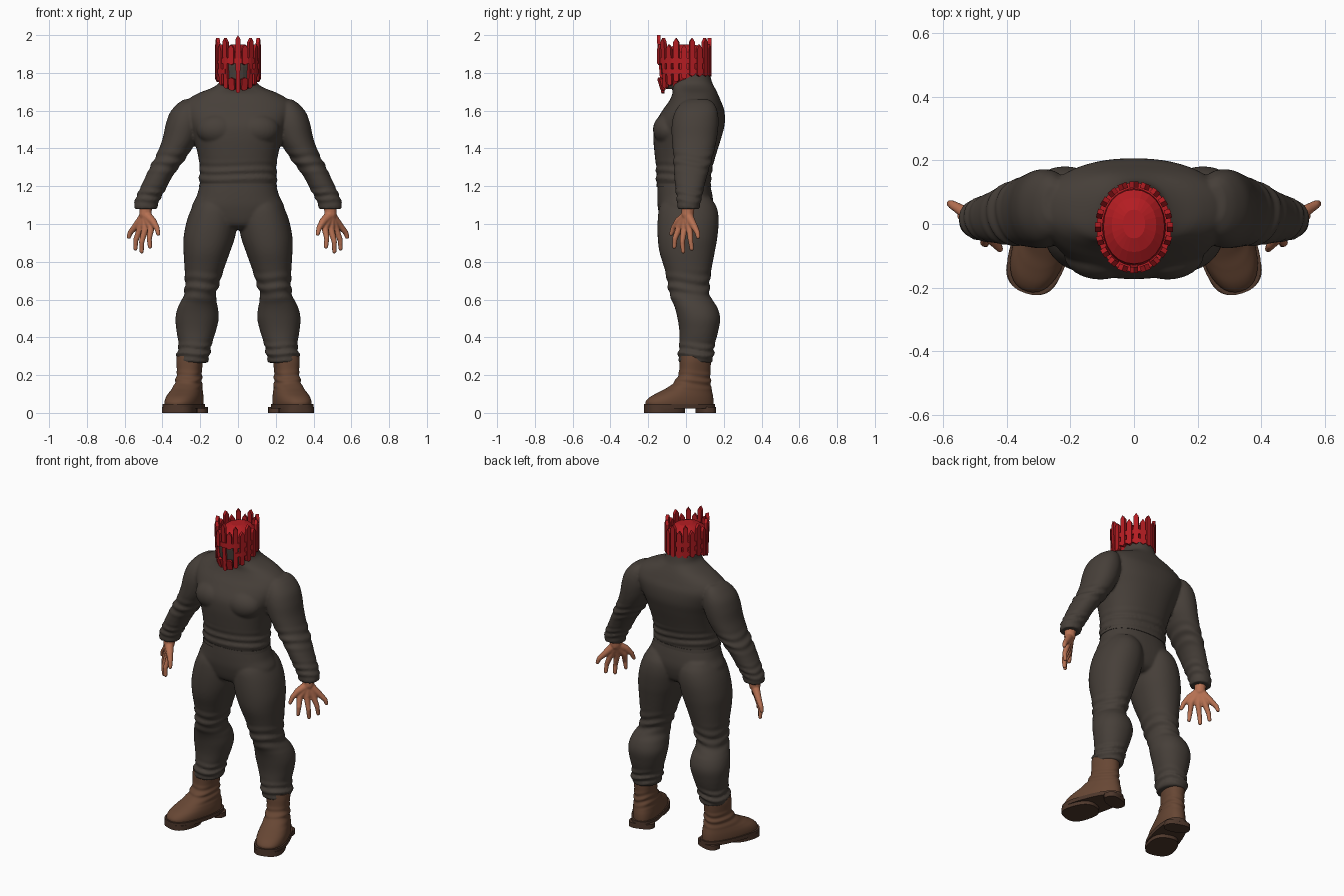
import bpy, bmesh, math
from mathutils import Vector, Matrix

if "Cube" in bpy.data.objects:
    bpy.data.objects.remove(bpy.data.objects["Cube"])


def material(name, rgb):
    m = bpy.data.materials.new(name)
    m.diffuse_color = (*rgb, 1)
    m.use_nodes = True
    m.node_tree.nodes["Principled BSDF"].inputs["Base Color"].default_value = m.diffuse_color
    return m


CLOTH = material("dark cloth", (0.062, 0.050, 0.041))
RED = material("red metal", (0.46, 0.012, 0.016))
SKIN = material("skin", (0.47, 0.165, 0.085))
LEATHER = material("brown leather", (0.135, 0.062, 0.034))
SOLE = material("dark sole", (0.075, 0.038, 0.024))


def finish(bm, name, mats, smooth=40, mirror=False, voxel=0, soften=3):
    bmesh.ops.recalc_face_normals(bm, faces=bm.faces)
    me = bpy.data.meshes.new(name)
    bm.to_mesh(me)
    bm.free()
    ob = bpy.data.objects.new(name, me)
    bpy.context.collection.objects.link(ob)
    for m in mats:
        me.materials.append(m)
    if smooth:
        bpy.context.view_layer.objects.active = ob
        ob.select_set(True)
        bpy.ops.object.shade_smooth_by_angle(angle=math.radians(smooth))
        ob.select_set(False)
    if voxel:
        r = ob.modifiers.new("merge", 'REMESH')
        r.mode, r.voxel_size, r.use_smooth_shade = 'VOXEL', voxel, True
        s = ob.modifiers.new("soften", 'SMOOTH')
        s.factor, s.iterations = 0.5, soften
    if mirror:
        ob.modifiers.new("mirror", 'MIRROR')
    return ob


def spline(rows, steps):
    """Catmull-Rom interpolation of every column of a table."""
    out = []
    for i in range(len(rows) - 1):
        a, b, c, d = (rows[max(0, min(len(rows) - 1, i + k))] for k in (-1, 0, 1, 2))
        for s in range(steps):
            t = s / steps
            out.append([0.5 * (2 * q + (r - p) * t + (2 * p - 5 * q + 4 * r - w) * t * t
                               + (3 * q - p - 3 * r + w) * t ** 3)
                        for p, q, r, w in zip(a, b, c, d)])
    return out + [list(rows[-1])]


def loft(bm, rows, side=1, n=40, power=2.3, steps=8, folds=(), egg=0, matrix=None):
    """Skin horizontal sections (z, x0, x1, y0, y1); folds are (z, reach, depth, frequency)."""
    rings = []
    for z, x0, x1, y0, y1 in spline(rows, steps):
        ring = []
        for k in range(n):
            a = 2 * math.pi * k / n
            c, s = math.cos(a), math.sin(a)
            c = math.copysign(abs(c) ** (2 / power), c)
            s = math.copysign(abs(s) ** (2 / power), s)
            d = sum(depth * max(0, 1 - abs(z - zc) / reach)
                    * math.sin(2 * math.pi * f * z + 1.3 * math.sin(2 * a) + math.cos(a))
                    for zc, reach, depth, f in folds)
            x = (x0 + x1) / 2 + c * ((x1 - x0) / 2 * (1 - egg * s) + d)
            y = (y0 + y1) / 2 + s * ((y1 - y0) / 2 + d)
            v = Vector((x * side, y, z))
            ring.append(bm.verts.new(matrix @ v if matrix else v))
        rings.append(ring)
    for lo, hi in zip(rings, rings[1:]):
        for k in range(n):
            bm.faces.new((lo[k], lo[(k + 1) % n], hi[(k + 1) % n], hi[k]))
    bm.faces.new(rings[0])
    bm.faces.new(rings[-1])


# shirt: torso with turtleneck, plus two sleeves, merged
bm = bmesh.new()
torso = [(1.20, .195, -.150, .130), (1.23, .206, -.158, .132), (1.30, .203, -.158, .140),
         (1.37, .213, -.166, .160), (1.46, .237, -.173, .188), (1.53, .265, -.165, .205),
         (1.60, .290, -.125, .203), (1.65, .275, -.090, .185), (1.69, .215, -.072, .168),
         (1.72, .140, -.075, .153), (1.745, .102, -.078, .140), (1.78, .090, -.072, .130),
         (1.81, .085, -.068, .125)]
loft(bm, [(z, -w, w, f, b) for z, w, f, b in torso], n=64, folds=[(1.27, .08, .006, 22)])
sleeve = [(1.08, .428, .550, -.045, .072), (1.12, .418, .548, -.048, .078),
          (1.18, .385, .523, -.055, .092), (1.25, .348, .490, -.062, .110),
          (1.31, .305, .462, -.065, .128), (1.37, .262, .430, -.068, .145),
          (1.45, .215, .400, -.075, .163), (1.53, .190, .382, -.075, .172),
          (1.59, .190, .360, -.060, .168), (1.635, .205, .322, -.030, .150),
          (1.66, .225, .285, .010, .120)]
for side in (1, -1):
    loft(bm, sleeve, side, folds=[(1.33, .08, .006, 19), (1.15, .07, .006, 25)], power=2.1)
    # chest muscle
    bmesh.ops.create_uvsphere(bm, u_segments=24, v_segments=16, radius=1,
                              matrix=Matrix.LocRotScale(Vector((.105 * side, -.095, 1.50)), None,
                                                        Vector((.115, .080, .085))))
finish(bm, "shirt", [CLOTH], voxel=.008)

# trousers: hips and two legs, merged
bm = bmesh.new()
loft(bm, [(.97, -.12, .12, -.08, .09), (1.00, -.20, .20, -.125, .125),
          (1.08, -.245, .245, -.148, .145), (1.15, -.218, .218, -.152, .140),
          (1.23, -.195, .195, -.148, .122)], n=56)
leg = [(.265, .160, .315, -.035, .138), (.30, .152, .325, -.042, .145), (.36, .140, .315, -.036, .152),
       (.43, .118, .325, -.035, .170), (.50, .102, .331, -.045, .181), (.56, .107, .318, -.060, .165),
       (.62, .117, .288, -.085, .127), (.68, .100, .281, -.097, .125), (.76, .075, .283, -.113, .135),
       (.85, .043, .288, -.140, .152), (.93, .016, .288, -.150, .166), (1.02, .002, .270, -.150, .173),
       (1.09, .010, .242, -.140, .162), (1.14, .040, .210, -.110, .130)]
for side in (1, -1):
    loft(bm, leg, side, folds=[(.67, .10, .006, 17), (.32, .07, .008, 23)], power=2.15)
finish(bm, "trousers", [CLOTH], voxel=.008)

# belt line of the trousers
bm = bmesh.new()
loft(bm, [(1.195, -.207, .207, -.156, .134), (1.215, -.204, .204, -.155, .132)], n=56, steps=1)
finish(bm, "waistband", [CLOTH])

# boots: splayed outward, with sole, heel and collar
foot = Matrix.Translation((.25, .06, 0)) @ Matrix.Rotation(math.radians(18), 4, 'Z')
bm = bmesh.new()
boot = [(.035, .083, -.283, .086), (.06, .085, -.283, .087), (.085, .083, -.258, .085),
        (.11, .077, -.210, .080), (.14, .069, -.152, .074), (.18, .064, -.112, .070),
        (.22, .062, -.097, .070), (.27, .066, -.094, .072), (.30, .064, -.092, .070)]
loft(bm, [(z, -w, w, f, b) for z, w, f, b in boot], egg=.12, matrix=foot,
     folds=[(.17, .06, .004, 24)])
finish(bm, "boots", [LEATHER], mirror=True)
bm = bmesh.new()
for z0, z1, w, f, b, e in ((.022, .046, .090, -.292, .095, .13), (0, .03, .076, .0, .094, 0),
                           (0, .03, .086, -.290, -.075, .05)):
    loft(bm, [(z0, -w, w, f, b), (z1, -w, w, f, b)], steps=1, egg=e, matrix=foot, power=2.6)
finish(bm, "boot_soles", [SOLE], mirror=True)

# hands: chains of balls for palm, fingers and thumb, merged
bm = bmesh.new()
wrist = (.488, .012, 1.11)
heel = (.490, .008, 1.05)


def chain(*balls):
    for (p, r), (q, s) in zip(balls, balls[1:]):
        p, q = Vector(p), Vector(q)
        count = max(2, int((q - p).length / .006))
        for i in range(count + 1):
            t = i / count
            bmesh.ops.create_icosphere(bm, subdivisions=2, radius=r + (s - r) * t,
                                       matrix=Matrix.Translation(p.lerp(q, t)))


chain((wrist, .036), (heel, .034))
fingers = [((.460, -.036, .980), (.470, -.058, .925), (.466, -.062, .880)),
           ((.492, -.010, .972), (.510, -.020, .905), (.510, -.015, .855)),
           ((.518, .018, .975), (.541, .024, .915), (.543, .030, .870)),
           ((.540, .042, .990), (.570, .060, .955), (.578, .064, .932))]
for knuckle, middle, tip in fingers:
    chain((heel, .027), (knuckle, .019), (middle, .0145), (tip, .012))
chain((heel, .028), ((.452, -.040, 1.015), .021), ((.430, -.066, .980), .015), ((.422, -.078, .948), .012))
finish(bm, "hands", [SKIN], voxel=.005, soften=2, mirror=True)

# head: faceted shell under the crown mask, cloth shows through the eye holes
bm = bmesh.new()
head = [(1.715, .060, -.105, .05), (1.77, .092, -.128, .10), (1.83, .100, -.134, .112),
        (1.855, .100, -.134, .112), (1.91, .096, -.125, .108), (1.935, .070, -.088, .083),
        (1.95, .035, -.045, .045)]
loft(bm, [(z, -w, w, f, b) for z, w, f, b in head], n=24, steps=1, power=2.1)
for f in bm.faces:
    c = f.calc_center_median()
    f.material_index = int(c.y < -.06 and 1.74 < c.z < 1.86)
finish(bm, "head_shell", [RED, CLOTH], smooth=0)


# mask: pointed vertical slats standing around the head
def outline(a, off=0):
    return Vector(((.113 + off) * math.sin(a), -.01 - (.135 + off) * math.cos(a), 0))


def tuck(v):
    """Pull the chin inward."""
    k = 1 - 2 * max(0, 1.77 - v.z)
    return Vector((v.x * k, v.y * k, v.z))


def slat(bm, a, w, z0, z1, point):
    mid = outline(a)
    t = (outline(a + .05) - outline(a - .05)).normalized()
    out = Vector((t.y, -t.x, 0))
    shape = [(-w, z0), (0, z0 - point * .4), (w, z0), (w, z1 - point), (0, z1), (-w, z1 - point)]
    inner, outer = ([bm.verts.new(tuck(mid + t * u + out * d + Vector((0, 0, z))))
                     for u, z in shape] for d in (-.010, .009))
    bm.faces.new(inner)
    bm.faces.new(outer)
    for k in range(6):
        j = (k + 1) % 6
        bm.faces.new((inner[k], inner[j], outer[j], outer[k]))


bm = bmesh.new()
for i in range(-9, 11):
    a, k = i * math.pi / 10, abs(i)
    low = (1.70, 1.71, 1.725, 1.742, 1.76, 1.775)[k] if k < 6 else 1.79
    high = 2.0 if i == 0 else (1.985, 1.95)[k % 2]
    if k == 1:      # eye hole
        slat(bm, a, .018, low, 1.775, .008)
        slat(bm, a, .015, 1.85, high, .02)
    else:
        slat(bm, a, .013 if k == 0 else .0145, low, high, .022)
finish(bm, "mask_slats", [RED], smooth=0)

# mask bands: brow band all round and a lower band behind the eyes
bm = bmesh.new()
for z0, z1, first in ((1.85, 1.88, 0), (1.795, 1.82, 4)):
    for i in range(first, 40 - first):
        a, b = i * math.pi / 20, (i + 1) * math.pi / 20
        vs = [bm.verts.new(outline(t, d) + Vector((0, 0, z)))
              for t in (a, b) for d in (-.014, .005) for z in (z0, z1)]
        for q in ((0, 1, 3, 2), (4, 5, 7, 6), (0, 1, 5, 4), (2, 3, 7, 6), (0, 2, 6, 4), (1, 3, 7, 5)):
            bm.faces.new([vs[j] for j in q])
finish(bm, "mask_bands", [RED], smooth=0)
